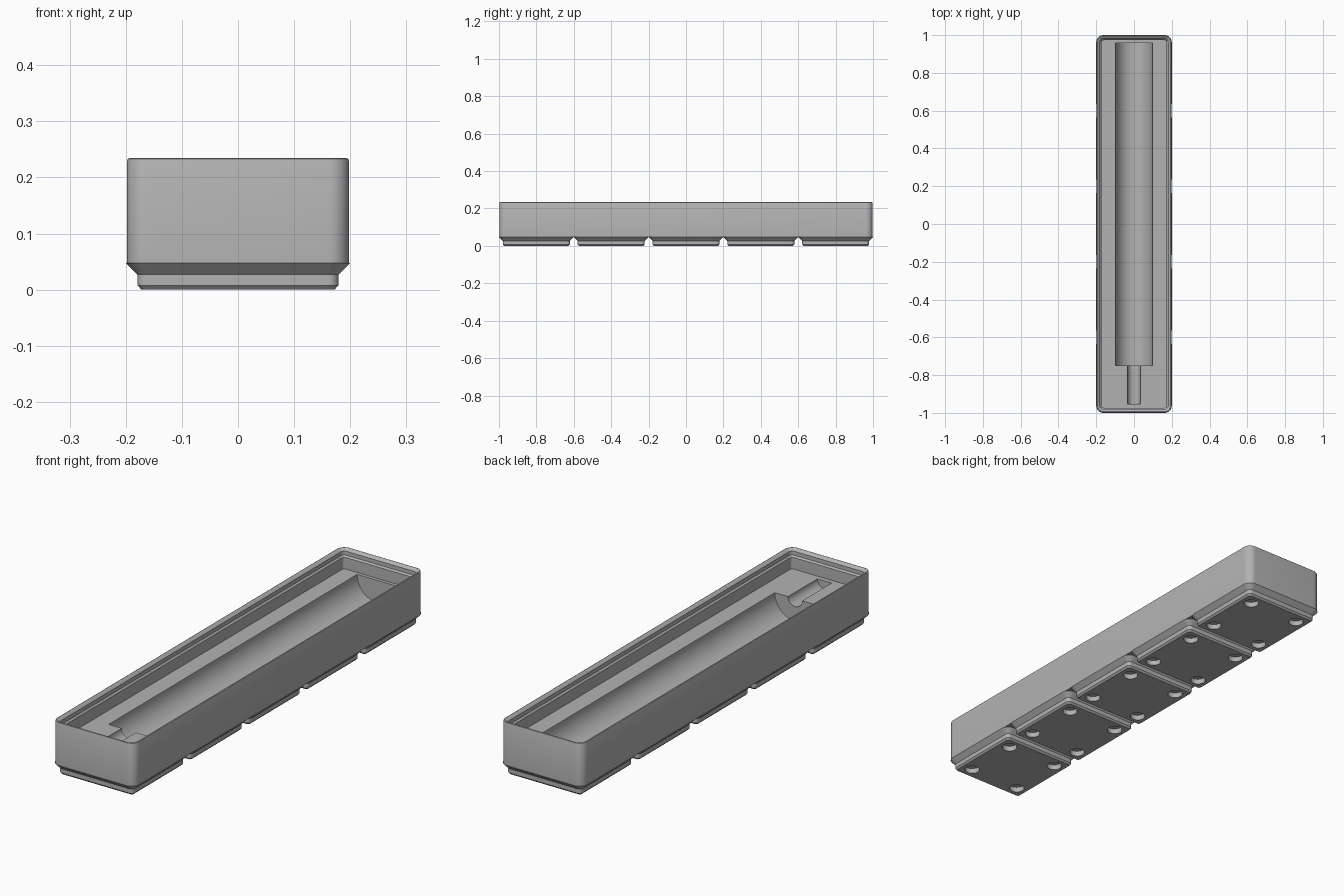
import bpy
import bmesh
import math
from mathutils import Matrix

if "Cube" in bpy.data.objects:
    bpy.data.objects.remove(bpy.data.objects["Cube"], do_unlink=True)

U = 2.0 / 210      # one millimetre in scene units
CELL = 42
CELLS = 5
FILL_Z = 15.7
TOP_Z = 24.6

grey = bpy.data.materials.new("plain grey")
grey.use_nodes = True
colour = (0.45, 0.45, 0.45, 1)
grey.diffuse_color = colour
grey.node_tree.nodes["Principled BSDF"].inputs["Base Color"].default_value = colour


def finish(name, bm):
    bmesh.ops.recalc_face_normals(bm, faces=bm.faces)
    bm.transform(Matrix.Scale(U, 4))
    mesh = bpy.data.meshes.new(name)
    bm.to_mesh(mesh)
    bm.free()
    mesh.materials.append(grey)
    obj = bpy.data.objects.new(name, mesh)
    bpy.context.collection.objects.link(obj)
    return obj


def rounded_ring(bm, hx, hy, r, z, steps=10):
    """Ring of vertices around a rectangle with round corners."""
    ring = []
    for q, (sx, sy) in enumerate([(1, 1), (-1, 1), (-1, -1), (1, -1)]):
        for i in range(steps + 1):
            a = (q + i / steps) * math.pi / 2
            ring.append(bm.verts.new((sx * (hx - r) + r * math.cos(a),
                                      sy * (hy - r) + r * math.sin(a), z)))
    return ring


def loft(name, hx, hy, radius, profile, y=0):
    """Closed solid from (inset, height) pairs, capped at both ends."""
    bm = bmesh.new()
    rings = [rounded_ring(bm, hx - d, hy - d, radius - d, z) for d, z in profile]
    for a, b in zip(rings, rings[1:]):
        for i in range(len(a)):
            j = (i + 1) % len(a)
            bm.faces.new((a[i], a[j], b[j], b[i]))
    bm.faces.new(rings[0])
    bm.faces.new(rings[-1])
    bmesh.ops.translate(bm, verts=bm.verts, vec=(0, y, 0))
    return finish(name, bm)


def cylinder(bm, r, depth, matrix, segments):
    bmesh.ops.create_cone(bm, cap_ends=True, segments=segments, radius1=r,
                          radius2=r, depth=depth, matrix=matrix)


def cut(target, name, bm):
    """Subtract a helper solid, apply it, then shade."""
    cutter = finish(name, bm)
    cutter.hide_render = True
    mod = target.modifiers.new("cut", 'BOOLEAN')
    mod.operation = 'DIFFERENCE'
    mod.solver = 'EXACT'
    mod.object = cutter
    bpy.ops.object.select_all(action='DESELECT')
    target.select_set(True)
    bpy.context.view_layer.objects.active = target
    bpy.ops.object.modifier_apply(modifier=mod.name)
    bpy.data.objects.remove(cutter, do_unlink=True)


def shade(obj):
    bpy.ops.object.select_all(action='DESELECT')
    obj.select_set(True)
    bpy.context.view_layer.objects.active = obj
    bpy.ops.object.shade_smooth_by_angle(angle=math.radians(30))


# Tray body: outer wall, rounded rim, stepped stacking lip, solid fill
rim = TOP_Z - 3.6
body = loft("tray_body", 20.75, 104.75, 3.75, [
    (0, 5), (0, TOP_Z - 0.45), (0.13, TOP_Z - 0.13), (0.45, TOP_Z),
    (0.75, TOP_Z - 0.05), (1.0, TOP_Z - 0.2),
    (1.9, rim + 2.5), (1.9, rim + 0.7), (2.6, rim), (2.6, FILL_Z)])

# Half-round trough and the narrow neck at its front end
for name, r, y0, y1 in [("trough_cutter", 10.25, -78.75, 100.6),
                        ("neck_cutter", 3.6, -100, -78)]:
    bm = bmesh.new()
    place = (Matrix.Translation((0, (y0 + y1) / 2, FILL_Z))
             @ Matrix.Rotation(math.pi / 2, 4, 'X'))
    cylinder(bm, r, y1 - y0, place, 64)
    cut(body, name, bm)
shade(body)

# Five stepped feet, each with four round sockets underneath
for n in range(CELLS):
    y = (n - (CELLS - 1) / 2) * CELL
    foot = loft(f"foot_{n + 1}", 21, 21, 4,
                [(2.95, 0), (2.2, 0.8), (2.2, 2.8), (0, 5)], y)
    bm = bmesh.new()
    for sx in (-13, 13):
        for sy in (-13, 13):
            cylinder(bm, 3.25, 4.8, Matrix.Translation((sx, y + sy, 0)), 32)
    cut(foot, "socket_cutter", bm)
    shade(foot)
